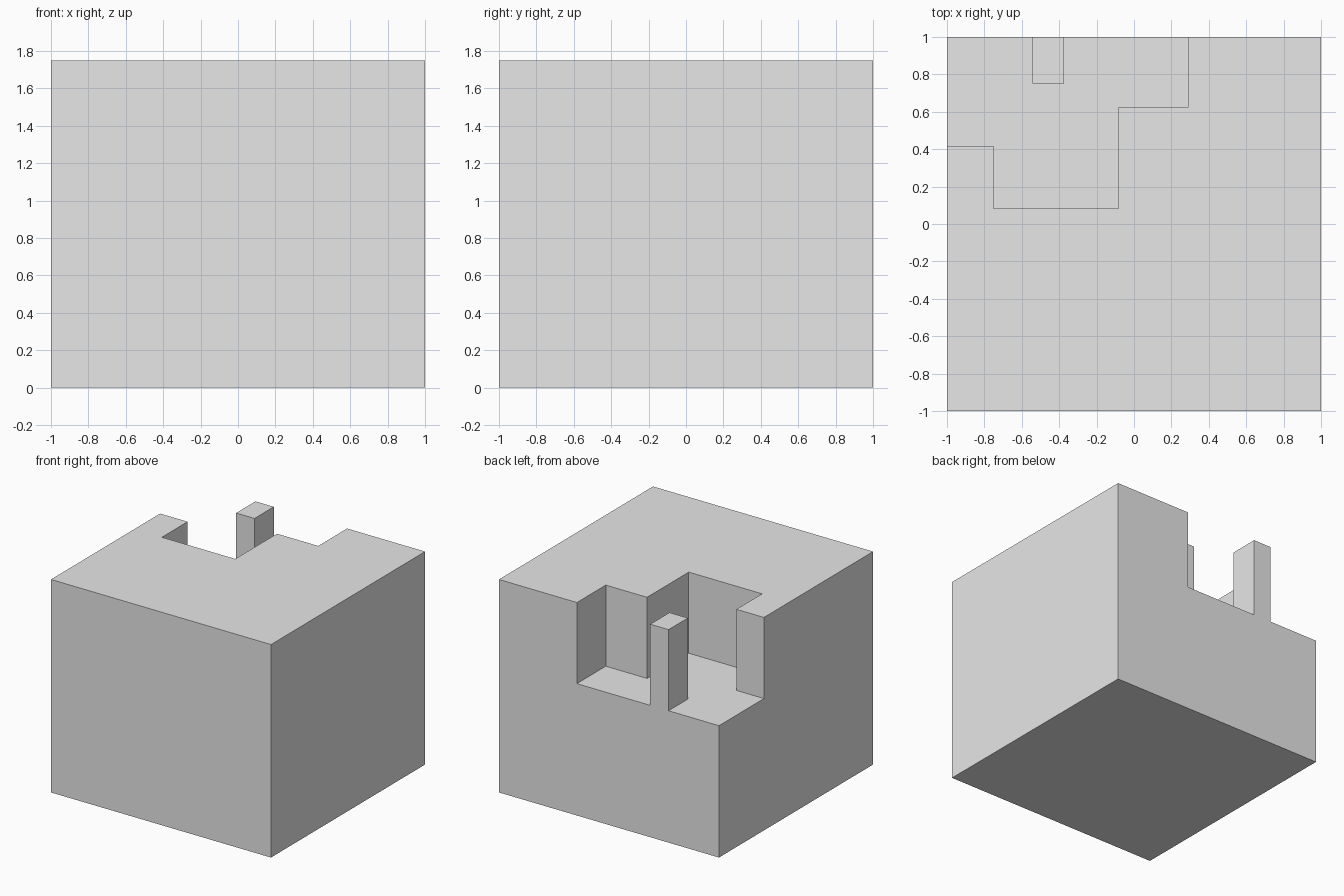
import bpy
import bmesh

old = bpy.data.objects.get("Cube")
if old:
    bpy.data.objects.remove(old, do_unlink=True)

U = 1 / 24          # modelling grid step
TOP = 42 * U        # height of the block
FLOOR = 26 * U      # height of the recess floor

grey = bpy.data.materials.new("plain grey")
grey.use_nodes = True
grey.diffuse_color = (0.8, 0.8, 0.8, 1)
grey.node_tree.nodes["Principled BSDF"].inputs["Base Color"].default_value = (0.8, 0.8, 0.8, 1)


def prism(name, outline, z0, z1):
    """Extrude a flat outline, given in grid steps, from z0 up to z1."""
    bm = bmesh.new()
    base = bm.faces.new([bm.verts.new((x * U, y * U, z0)) for x, y in outline])
    top = bmesh.ops.extrude_face_region(bm, geom=[base])["geom"]
    bmesh.ops.translate(bm, vec=(0, 0, z1 - z0),
                        verts=[g for g in top if isinstance(g, bmesh.types.BMVert)])
    bmesh.ops.recalc_face_normals(bm, faces=bm.faces)
    mesh = bpy.data.meshes.new(name)
    bm.to_mesh(mesh)
    bm.free()
    mesh.materials.append(grey)
    obj = bpy.data.objects.new(name, mesh)
    bpy.context.collection.objects.link(obj)
    return obj


# Solid block
block = prism("block", [(-24, -24), (24, -24), (24, 24), (-24, 24)], 0, TOP)

# Stepped corner recess; the slot in its outline leaves the post standing
OUT = 30
recess = prism("recess_cutter", [
    (-OUT, 10), (-18, 10), (-18, 2), (-2, 2), (-2, 15), (7, 15), (7, OUT),
    (-9, OUT), (-9, 18), (-13, 18), (-13, OUT), (-OUT, OUT)], FLOOR, TOP + 0.3)
recess.hide_render = True
recess.hide_viewport = True
recess.display_type = 'WIRE'

# Cut the recess and bake the result into the block
cut = block.modifiers.new("recess", 'BOOLEAN')
cut.operation = 'DIFFERENCE'
cut.solver = 'EXACT'
cut.object = recess
bpy.context.view_layer.objects.active = block
block.select_set(True)
bpy.ops.object.modifier_apply(modifier=cut.name)
bpy.data.objects.remove(recess, do_unlink=True)
